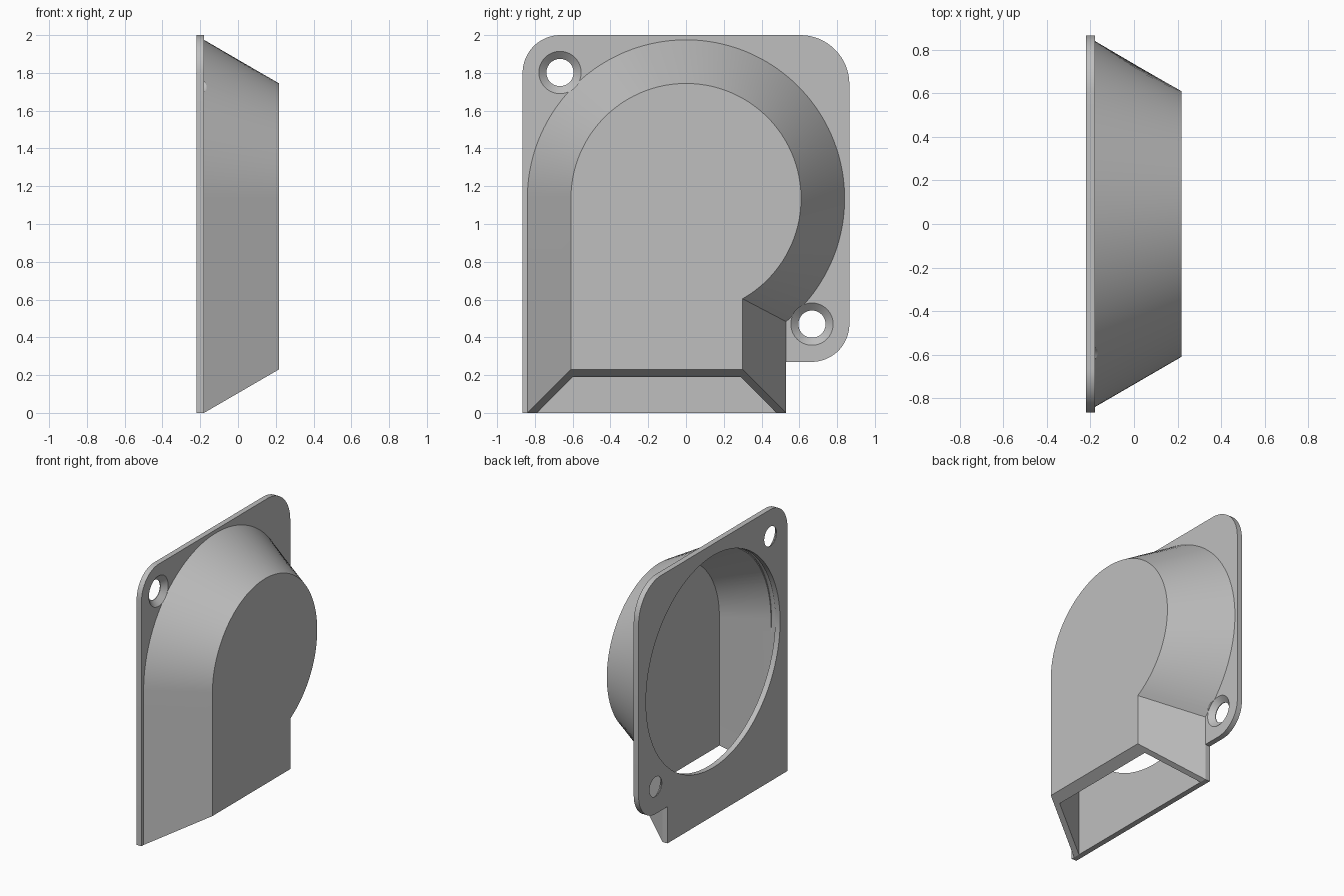
import bpy
import bmesh
import math

if "Cube" in bpy.data.objects:
    bpy.data.objects.remove(bpy.data.objects["Cube"])

CZ = 1.135                      # height of the round chamber's centre
BACK, FACE, CAP = -0.22, -0.18, 0.218
SLOPE = 0.58                    # inward taper per unit of depth

grey = bpy.data.materials.new("plain grey")
grey.diffuse_color = (0.52, 0.52, 0.52, 1)
grey.use_nodes = True
grey.node_tree.nodes["Principled BSDF"].inputs["Base Color"].default_value = grey.diffuse_color


def loft(name, sections):
    """Closed solid through (x, [(y, z), ...]) sections of equal point count."""
    bm = bmesh.new()
    rings = [[bm.verts.new((x, y, z)) for y, z in pts] for x, pts in sections]
    n = len(rings[0])
    for a, b in zip(rings, rings[1:]):
        for i in range(n):
            j = (i + 1) % n
            bm.faces.new((a[i], a[j], b[j], b[i]))
    bm.faces.new(rings[0])
    bm.faces.new(rings[-1])
    bmesh.ops.recalc_face_normals(bm, faces=bm.faces)
    mesh = bpy.data.meshes.new(name)
    bm.to_mesh(mesh)
    bm.free()
    mesh.materials.append(grey)
    ob = bpy.data.objects.new(name, mesh)
    bpy.context.collection.objects.link(ob)
    return ob


def arc(cy, cz, r, a0, a1, n):
    return [(cy + r * math.cos(a0 + (a1 - a0) * i / n),
             cz + r * math.sin(a0 + (a1 - a0) * i / n)) for i in range(n + 1)]


def circle(cy, cz, r, n):
    return arc(cy, cz, r, 0, 2 * math.pi, n)[:-1]


def scroll(inset, bottom):
    """Blower outline: round top, straight left side, shorter right side."""
    r, right = 0.84 - inset, 0.53 - inset
    return (arc(0, CZ, r, math.pi, -math.acos(right / r), 96)
            + [(right, bottom), (-r, bottom)])


def combine(target, other, operation):
    mod = target.modifiers.new(operation, 'BOOLEAN')
    mod.operation = operation
    mod.solver = 'EXACT'
    mod.object = other
    bpy.context.view_layer.objects.active = target
    bpy.ops.object.modifier_apply(modifier=mod.name)
    bpy.data.objects.remove(other)


# Mounting plate with rounded corners
q = math.pi / 2
outline = ([(-0.865, 0), (0.53, 0), (0.53, 0.27)]
           + arc(0.665, 0.47, 0.2, -q, 0, 16)
           + arc(0.605, 1.74, 0.26, 0, q, 16)
           + arc(-0.665, 1.8, 0.2, q, 2 * q, 16))
cover = loft("blower_cover", [(BACK, outline), (FACE, outline)])

# Tapered housing, its foot sunk into the plate
taper = SLOPE * (CAP - FACE)
housing = loft("housing", [(FACE - 0.02, scroll(0.02, 0.02)),
                           (FACE, scroll(0, 0)),
                           (CAP, scroll(taper, taper))])
combine(cover, housing, 'UNION')

# Hollow inside, open at the bottom
inner = CAP - 0.07
cavity = loft("cavity", [(FACE, scroll(0.05, -0.1)),
                         (inner, scroll(0.05 + SLOPE * (inner - FACE), -0.1))])
combine(cover, cavity, 'DIFFERENCE')

# Round inlet through the back of the plate
inlet = loft("inlet", [(x, circle(0, CZ, 0.78, 96)) for x in (-0.3, -0.15)])
combine(cover, inlet, 'DIFFERENCE')

# Countersunk screw holes at two opposite corners
for y, z in ((-0.667, 1.802), (0.667, 0.47)):
    screw = loft("screw_hole", [(x, circle(y, z, r, 40)) for x, r in
                 ((-0.3, 0.072), (-0.215, 0.072), (FACE, 0.112), (0.3, 0.112))])
    combine(cover, screw, 'DIFFERENCE')

# Smooth the curved walls, keep edges sharp
cover.select_set(True)
bpy.context.view_layer.objects.active = cover
bpy.ops.object.shade_smooth_by_angle(angle=math.radians(25))
